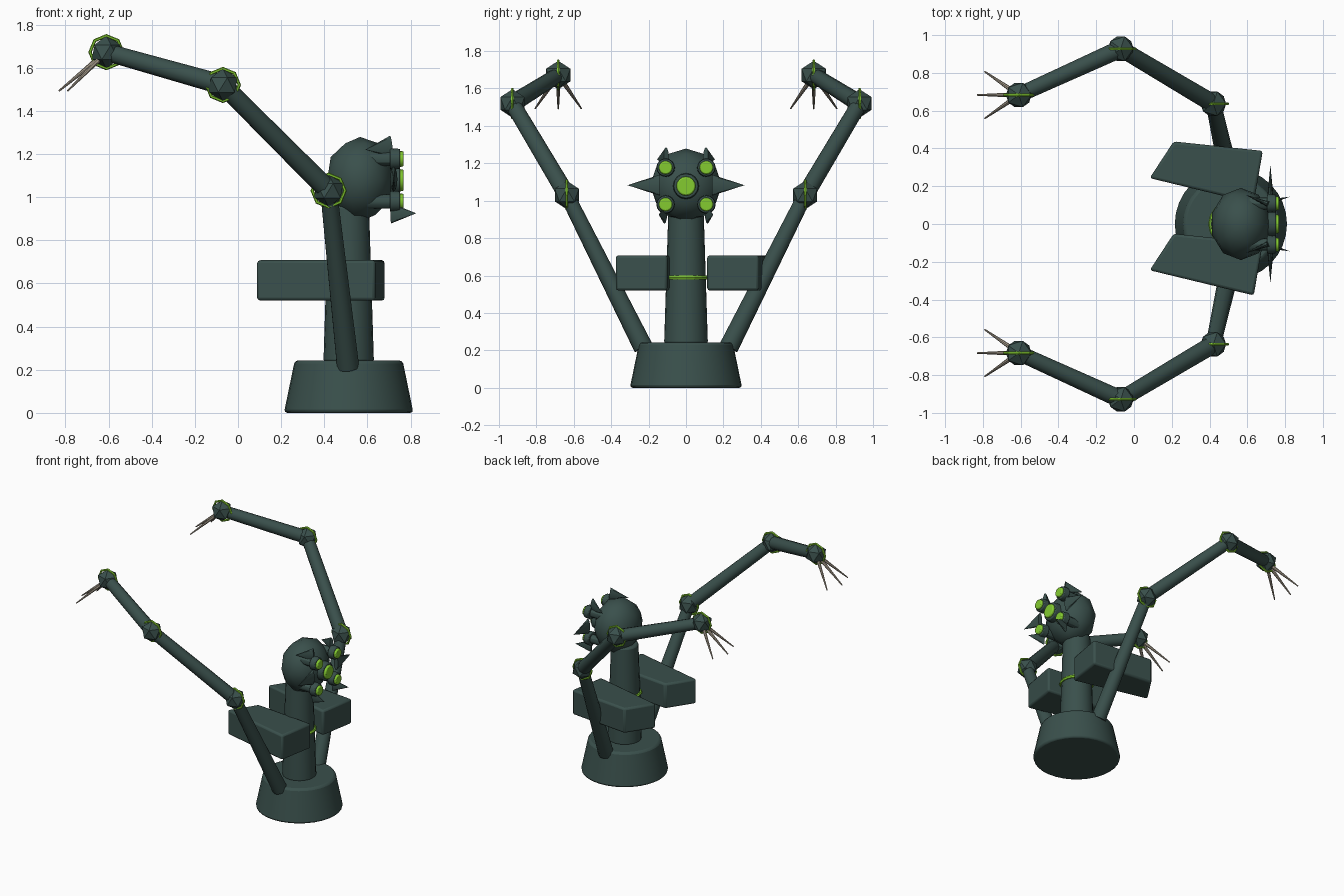
import bpy, bmesh
from mathutils import Vector, Matrix

if "Cube" in bpy.data.objects:
    bpy.data.objects.remove(bpy.data.objects["Cube"], do_unlink=True)


def material(name, rgb):
    m = bpy.data.materials.new(name)
    m.use_nodes = True
    m.diffuse_color = (*rgb, 1)
    m.node_tree.nodes["Principled BSDF"].inputs["Base Color"].default_value = (*rgb, 1)
    return m


DARK = material("dark teal metal", (0.042, 0.08, 0.072))
GREEN = material("glowing green", (0.23, 0.6, 0.03))
BONE = material("bone claw", (0.38, 0.33, 0.26))


def finish(name, bm, mat, bevel=0, smooth=True):
    bmesh.ops.recalc_face_normals(bm, faces=bm.faces)
    mesh = bpy.data.meshes.new(name)
    bm.to_mesh(mesh)
    bm.free()
    mesh.materials.append(mat)
    ob = bpy.data.objects.new(name, mesh)
    bpy.context.collection.objects.link(ob)
    if bevel:
        mod = ob.modifiers.new("soft edges", 'BEVEL')
        mod.width = bevel
        mod.segments = 2
        mod.limit_method = 'ANGLE'
    if smooth:
        bpy.ops.object.select_all(action='DESELECT')
        ob.select_set(True)
        bpy.context.view_layer.objects.active = ob
        bpy.ops.object.shade_smooth_by_angle()
    return ob


def rod(name, a, b, r1, r2, mat, sides=12, bevel=0, thin=1):
    """Tapered rod from a to b; thin flattens it sideways, keeping its height."""
    a, b = Vector(a), Vector(b)
    d = (b - a).normalized()
    up = Vector((0, 0, 1)) if abs(d.z) < 0.95 else Vector((0, 1, 0))
    side = up.cross(d).normalized()
    up = d.cross(side)
    frame = Matrix((side, up, d)).transposed().to_4x4()
    bm = bmesh.new()
    bmesh.ops.create_cone(bm, cap_ends=True, segments=sides, radius1=r1, radius2=r2,
                          depth=(b - a).length,
                          matrix=Matrix.Translation((a + b) / 2) @ frame
                          @ Matrix.Diagonal((thin, 1, 1, 1)))
    return finish(name, bm, mat, bevel)


def ball(name, c, size, level, mat, smooth):
    bm = bmesh.new()
    bmesh.ops.create_icosphere(bm, subdivisions=level, radius=1,
                               matrix=Matrix.Translation(c) @ Matrix.Diagonal((*size, 1)))
    return finish(name, bm, mat, smooth=smooth)


def ring(name, c, major, minor, sides, rot, mat):
    bpy.ops.mesh.primitive_torus_add(location=c, rotation=rot, major_radius=major,
                                     minor_radius=minor, major_segments=sides,
                                     minor_segments=6)
    ob = bpy.context.object
    ob.name = name
    ob.data.materials.append(mat)
    return ob


def prism(name, outline, z0, z1, mat, bevel):
    bm = bmesh.new()
    face = bm.faces.new([bm.verts.new((x, y, z0)) for x, y in outline])
    top = bmesh.ops.extrude_face_region(bm, geom=[face])["geom"]
    bmesh.ops.translate(bm, vec=(0, 0, z1 - z0),
                        verts=[v for v in top if isinstance(v, bmesh.types.BMVert)])
    return finish(name, bm, mat, bevel)


# Pedestal, column and band
CX = 0.513
rod("base", (CX, 0, 0), (CX, 0, 0.243), 0.3, 0.25, DARK, 32, 0.015)
rod("column", (CX, 0, 0.235), (CX, 0, 0.96), 0.117, 0.094, DARK, 20, 0.012)
ring("column_band", (CX, 0, 0.59), 0.108, 0.012, 16, (0, 0, 0), GREEN)

# Two slanted side blocks, one a shifted copy of the other
for side, shift in (("left", 0), ("right", -0.488)):
    corners = ((0.083, 0.243), (0.21, 0.437), (0.682, 0.387), (0.634, 0.11))
    prism(side + "_block", [(x, y + shift) for x, y in corners], 0.52, 0.708, DARK, 0.014)

# Head
HZ = 1.083
ball("head", (0.566, 0, HZ), (0.16, 0.191, 0.196), 2, DARK, True)


# Eyes facing +x
def eye(name, y, z, r):
    rod(name + "_stem", (0.6, y, z), (0.72, y, z), r * 0.65, r * 0.65, DARK)
    rod(name + "_rim", (0.705, y, z), (0.752, y, z), r, r * 0.93, DARK, 16, 0.006)
    rod(name + "_lens", (0.74, y, z), (0.768, y, z), r * 0.76, r * 0.7, GREEN, 16, 0.006)


eye("main_eye", 0, 1.078, 0.07)
for s, side in ((1, "left"), (-1, "right")):
    eye(side + "_upper_eye", s * 0.109, 1.177, 0.05)
    eye(side + "_lower_eye", s * 0.109, 0.98, 0.05)

# Arms, claws and head spikes, mirrored across y
for s, side in ((1, "back"), (-1, "front")):
    root = (0.51, s * 0.228, 0.215)
    shoulder = (0.42, s * 0.637, 1.03)
    elbow = (-0.07, s * 0.928, 1.52)
    wrist = (-0.61, s * 0.683, 1.672)
    rod(side + "_lower_arm", root, shoulder, 0.053, 0.04, DARK)
    rod(side + "_upper_arm", shoulder, elbow, 0.048, 0.043, DARK)
    rod(side + "_forearm", elbow, wrist, 0.047, 0.041, DARK)
    for name, c in (("shoulder", shoulder), ("elbow", elbow), ("wrist", wrist)):
        ball(f"{side}_{name}_joint", c, (0.076,) * 3, 1, DARK, False)
        ring(f"{side}_{name}_ring", c, 0.076, 0.008, 8, (1.5708, 0, 0), GREEN)
    for i in (-1, 0, 1):
        tip = (-0.83 + 0.04 * abs(i), wrist[1] + i * 0.124, 1.492)
        rod(f"{side}_claw_{i + 2}", wrist, tip, 0.015, 0.004, BONE, 8)

    rod(side + "_side_spike", (0.722, s * 0.14, HZ), (0.722, s * 0.313, HZ),
        0.056, 0, DARK, 12, 0, 0.3)
    rod(side + "_upper_spike", (0.71, s * 0.105, 1.235), (0.59, s * 0.155, 1.22),
        0.05, 0, DARK, 12, 0, 0.3)
    rod(side + "_lower_spike", (0.71, s * 0.115, 0.925), (0.826, s * 0.145, 0.925),
        0.047, 0, DARK, 12, 0, 0.3)
